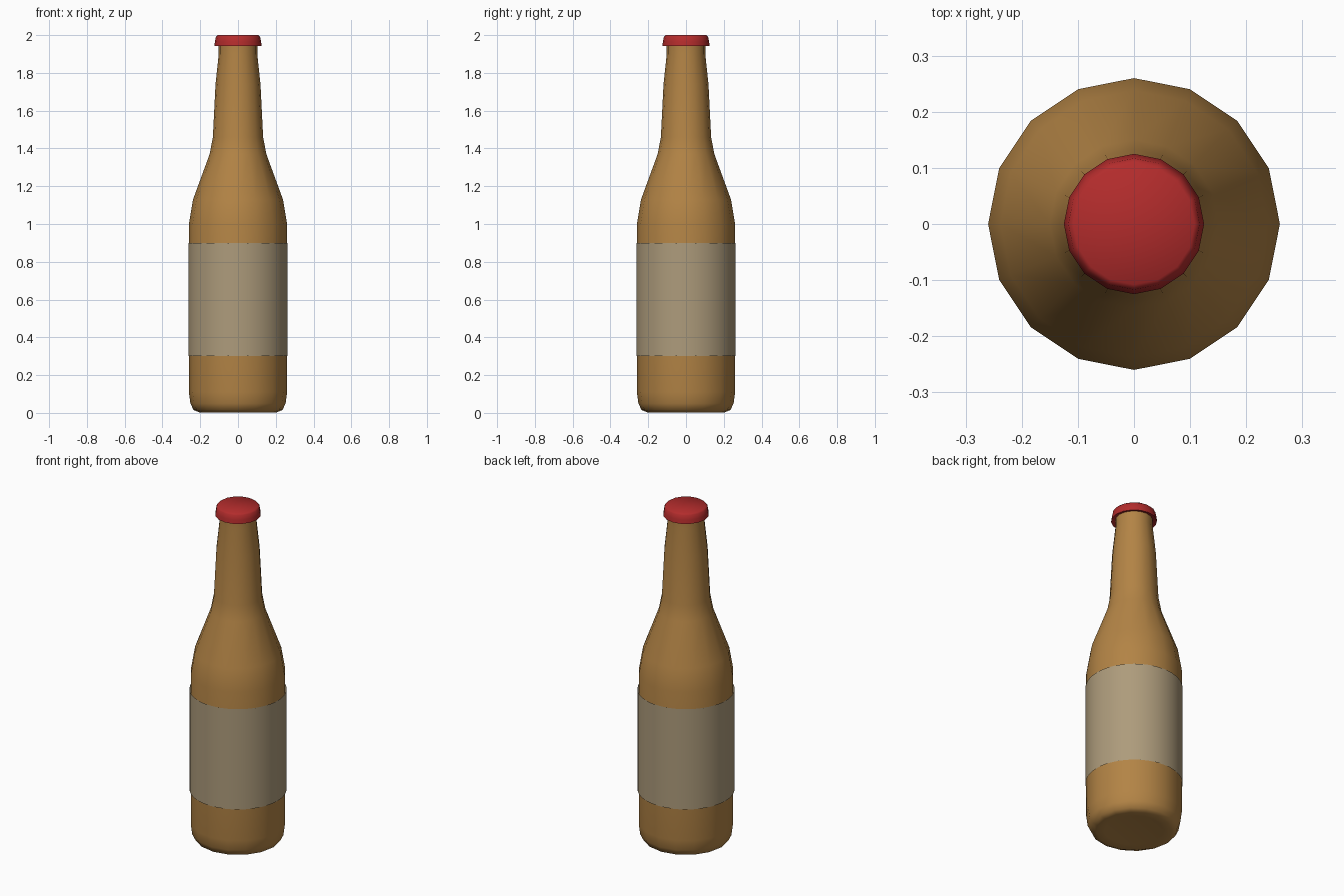
import bpy, bmesh, math

if "Cube" in bpy.data.objects:
    bpy.data.objects.remove(bpy.data.objects["Cube"])


def material(name, color):
    m = bpy.data.materials.new(name)
    m.diffuse_color = (*color, 1)
    m.use_nodes = True
    m.node_tree.nodes["Principled BSDF"].inputs["Base Color"].default_value = m.diffuse_color
    return m


def lathe(name, profile, sides, mat, angle=40):
    """Revolve (radius, z) points about z; radius 0 closes to a pole."""
    bm = bmesh.new()
    rings = []
    for r, z in profile:
        if r == 0:
            rings.append([bm.verts.new((0, 0, z))] * sides)
        else:
            rings.append([bm.verts.new((r * math.cos(math.tau * i / sides),
                                        r * math.sin(math.tau * i / sides), z))
                          for i in range(sides)])
    for a, b in zip(rings, rings[1:]):
        for i in range(sides):
            j = (i + 1) % sides
            bm.faces.new(list(dict.fromkeys((a[i], a[j], b[j], b[i]))))
    me = bpy.data.meshes.new(name)
    bm.to_mesh(me)
    bm.free()
    ob = bpy.data.objects.new(name, me)
    bpy.context.collection.objects.link(ob)
    me.materials.append(mat)
    bpy.ops.object.select_all(action='DESELECT')
    ob.select_set(True)
    bpy.context.view_layer.objects.active = ob
    bpy.ops.object.shade_smooth_by_angle(angle=math.radians(angle))
    return ob


amber = material("amber_glass", (0.45, 0.23, 0.06))
paper = material("label_paper", (0.42, 0.33, 0.20))
red = material("cap_red", (0.45, 0.025, 0.025))

# Glass body: rounded base, shoulder, tapering neck
lathe("bottle", [(0, 0.01), (0.16, 0.01), (0.205, 0.003), (0.235, 0.015),
                 (0.252, 0.05), (0.26, 0.11), (0.26, 0.5), (0.26, 1.0),
                 (0.238, 1.13), (0.15, 1.37), (0.133, 1.46), (0.119, 1.74),
                 (0.102, 1.90), (0.102, 1.96), (0, 1.96)], 16, amber, 60)

# Wrap-around label band
lathe("label", [(0.263, 0.30), (0.263, 0.90)], 64, paper)

# Cap with flared rim and closed underside
lathe("cap", [(0.1, 1.95), (0.125, 1.943), (0.122, 1.965), (0.117, 1.992),
              (0.108, 2.0), (0, 2.0)], 16, red, 60)
